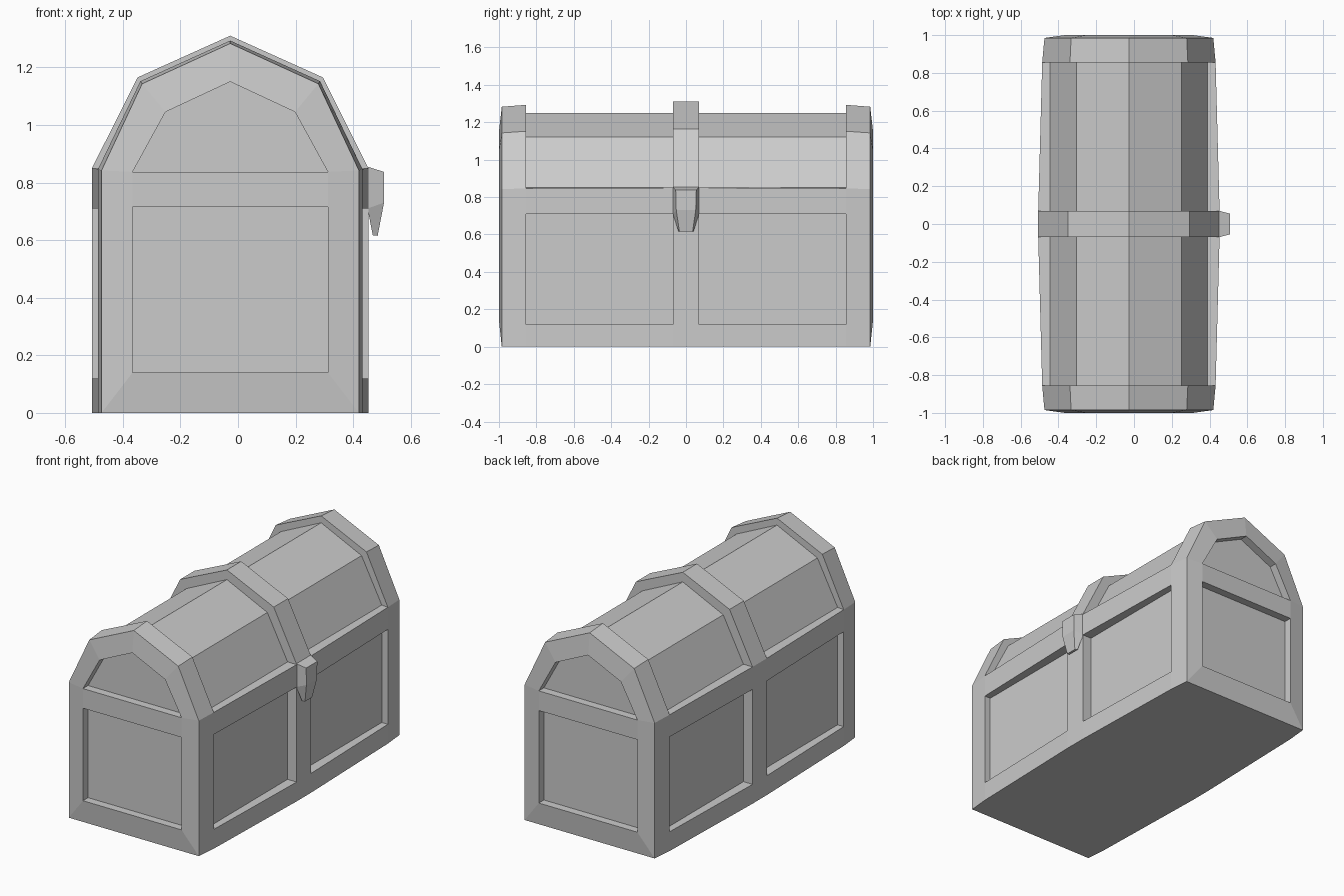
import bpy, bmesh

if "Cube" in bpy.data.objects:
    bpy.data.objects.remove(bpy.data.objects["Cube"])

OX = -0.027          # body centre in x (the latch sticks out on +x)
FLOOR = 0.417        # half width of recessed side panels
DEPTH_Y = 0.95       # recessed end panels


def finish(name, bm):
    bmesh.ops.remove_doubles(bm, verts=bm.verts, dist=1e-4)
    bmesh.ops.recalc_face_normals(bm, faces=bm.faces)
    me = bpy.data.meshes.new(name)
    bm.to_mesh(me)
    bm.free()
    ob = bpy.data.objects.new(name, me)
    bpy.context.collection.objects.link(ob)
    return ob


def face(bm, pts):
    return bm.faces.new([bm.verts.new(p) for p in pts])


def walls(bm, a, b):
    n = len(a)
    for i in range(n):
        j = (i + 1) % n
        face(bm, [a[i], a[j], b[j], b[i]])


def arch(y, w, zs, wc, zc, zt):
    """Outer cross-section from bottom left over the lid to bottom right."""
    half = [(w, 0), (w, .12), (w, .71), (w, zs), (wc, zc)]
    pts = [(-x, z) for x, z in half] + [(0, zt)] + [(x, z) for x, z in reversed(half)]
    return [(OX + x, y, z) for x, z in pts]


# Cross-sections: the chest is slightly barrel shaped along y
shape = {.07: (.48, .85, .322, 1.165, 1.31),
         .855: (.459, .847, .312, 1.152, 1.293),
         .985: (.447, .842, .306, 1.143, 1.283)}
ys = [-.985, -.855, -.07, .07, .855, .985]
rings = [arch(y, *shape[abs(y)]) for y in ys]
bm = bmesh.new()

# Frame and recessed panels of the long sides and lid
lid = [(-FLOOR, .85), (-.278, 1.12), (0, 1.25), (.278, 1.12), (FLOOR, .85)]
for k in range(5):
    a, b = rings[k], rings[k + 1]
    panelled = k in (1, 3)
    for i in range(10):
        if panelled and i in (1, 8):
            outer = [a[i], a[i + 1], b[i + 1], b[i]]
            s = -1 if i == 1 else 1
            inner = [(OX + s * FLOOR, p[1], p[2]) for p in outer]
            walls(bm, outer, inner)
            face(bm, inner)
        elif not (panelled and 3 <= i <= 6):
            face(bm, [a[i], a[i + 1], b[i + 1], b[i]])
    if panelled:
        la = [(OX + x, ys[k], z) for x, z in lid]
        lb = [(OX + x, ys[k + 1], z) for x, z in lid]
        walls(bm, a[3:8] + b[3:8][::-1], la + lb[::-1])
        for i in range(4):
            face(bm, [la[i], la[i + 1], lb[i + 1], lb[i]])

# Ends: raised frame with a square panel and an arched panel
for s, ring in ((-1, rings[0]), (1, rings[-1])):
    def at(pts, y):
        return [(OX + x, s * y, z) for x, z in pts]
    square = [(-.339, .14), (-.339, .715), (.339, .715), (.339, .14)]
    top = [(-.339, .837), (-.225, 1.045), (0, 1.15), (.225, 1.045), (.339, .837)]
    sq, tp = at(square, 1), at(top, 1)
    for outer, prof in ((sq, square), (tp, top)):
        inner = at(prof, DEPTH_Y)
        walls(bm, outer, inner)
        face(bm, inner)
    face(bm, [ring[0], sq[0], sq[3], ring[10]])
    face(bm, [sq[1], tp[0], tp[4], sq[2]])
    for r, q, t in ((ring, sq[:2], tp[0]), (ring[::-1], sq[:1:-1], tp[4])):
        face(bm, [r[0], r[1], q[0]])
        face(bm, [r[1], r[2], q[1], q[0]])
        face(bm, [r[2], r[3], t, q[1]])
    for i in range(4):
        face(bm, [ring[i + 3], ring[i + 4], tp[i + 1], tp[i]])

# Underside
face(bm, [r[0] for r in rings] + [r[10] for r in reversed(rings)])
finish("chest_body", bm)

# Latch: tapered faceted hasp on the +x side
back = [(.45, .07, .855), (.45, .07, .71), (.468, .04, .617)]
front = [(.507, .055, .837), (.507, .052, .73), (.485, .035, .615)]
bm = bmesh.new()


def loop(rows):
    return rows + [(x, -y, z) for x, y, z in reversed(rows)]


walls(bm, loop(back), loop(front))
for rows in (back, front):
    for p, q in zip(rows, rows[1:]):
        face(bm, [p, q, (q[0], -q[1], q[2]), (p[0], -p[1], p[2])])
finish("latch", bm)
